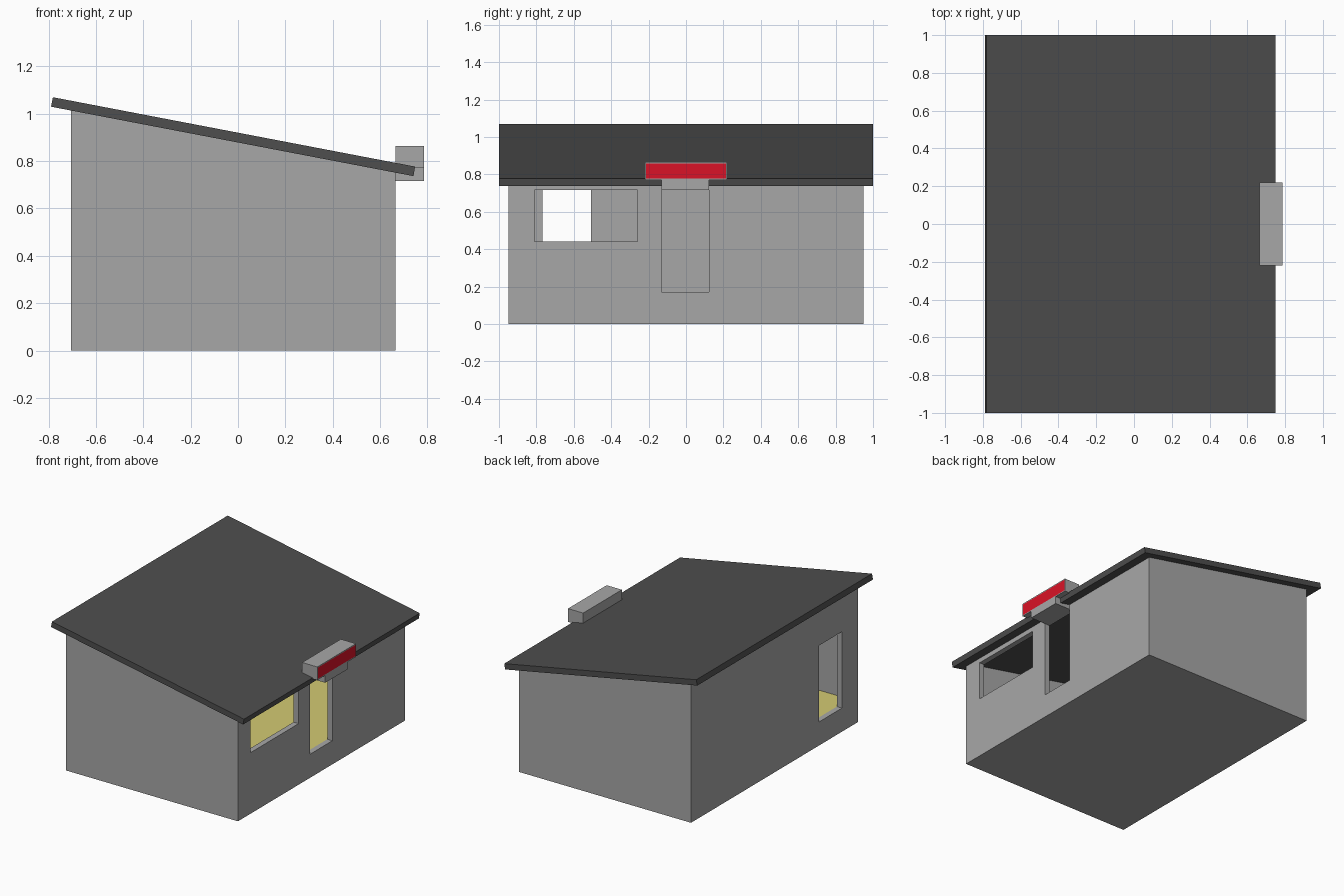
import bpy
import bmesh

if "Cube" in bpy.data.objects:
    bpy.data.objects.remove(bpy.data.objects["Cube"], do_unlink=True)


def material(name, rgb):
    m = bpy.data.materials.new(name)
    m.use_nodes = True
    m.diffuse_color = (*rgb, 1)
    m.node_tree.nodes["Principled BSDF"].inputs["Base Color"].default_value = (*rgb, 1)
    return m


GREY = material("wall grey", (0.39, 0.39, 0.39))
DARK = material("roof charcoal", (0.077, 0.077, 0.077))
YELLOW = material("floor yellow", (0.65, 0.59, 0.17))
RED = material("sign red", (0.70, 0.006, 0.02))


def prism(name, profile, y0, y1, mat):
    """Extrude an x-z profile along y."""
    bm = bmesh.new()
    face = bm.faces.new([bm.verts.new((x, y0, z)) for x, z in profile])
    new = bmesh.ops.extrude_face_region(bm, geom=[face])["geom"]
    verts = [v for v in new if isinstance(v, bmesh.types.BMVert)]
    bmesh.ops.translate(bm, verts=verts, vec=(0, y1 - y0, 0))
    bmesh.ops.recalc_face_normals(bm, faces=bm.faces)
    mesh = bpy.data.meshes.new(name)
    bm.to_mesh(mesh)
    bm.free()
    obj = bpy.data.objects.new(name, mesh)
    bpy.context.collection.objects.link(obj)
    mesh.materials.append(mat)
    return obj


def box(name, x, y, z, mat):
    corners = [(x[0], z[0]), (x[1], z[0]), (x[1], z[1]), (x[0], z[1])]
    return prism(name, corners, y[0], y[1], mat)


def cut(target, cutter):
    cutter.hide_render = True
    mod = target.modifiers.new("opening", "BOOLEAN")
    mod.operation = "DIFFERENCE"
    mod.solver = "EXACT"
    mod.object = cutter
    bpy.context.view_layer.objects.active = target
    bpy.ops.object.modifier_apply(modifier=mod.name)
    bpy.data.objects.remove(cutter, do_unlink=True)


# Main dimensions
BACK, FRONT, HALF = -0.705, 0.665, 0.95
WALL, FLOOR = 0.04, 0.17
IN_X = (BACK + WALL, FRONT - WALL)
IN_Y = (-HALF + WALL, HALF - WALL)


def underside(x):
    return 1.03 - 0.1915 * (x + 0.79)


# Hollow walls with a sloping top, open under the roof
walls = prism("walls", [(BACK, 0), (FRONT, 0), (FRONT, underside(FRONT)),
                        (BACK, underside(BACK))], -HALF, HALF, GREY)
cut(walls, box("room_cutter", IN_X, IN_Y, (FLOOR - 0.006, 1.3), GREY))

# Window, door and rear door openings
for name, x, y, z in (
    ("window_cutter", FRONT, (-0.81, -0.26), (0.44, 0.717)),
    ("door_cutter", FRONT, (-0.13, 0.123), (FLOOR, 0.717)),
    ("rear_door_cutter", BACK, (-0.768, -0.508), (FLOOR, 0.72)),
):
    cut(walls, box(name, (x - 0.1, x + 0.1), y, z, GREY))

# Floor plate
box("floor", IN_X, IN_Y, (FLOOR - 0.006, FLOOR - 0.001), YELLOW)

# Sloping roof slab
prism("roof", [(-0.79, 1.03), (0.741, underside(0.741)),
               (0.748, 0.777), (-0.782, 1.07)], -1, 1, DARK)

# Canopy over the door, carrying the sign box
box("door_canopy", (FRONT, 0.786), (-0.13, 0.123), (0.717, 0.77), GREY)
sign = box("sign", (FRONT, 0.786), (-0.22, 0.22), (0.77, 0.865), GREY)

# Red panel inset in the outward face of the sign
sign.data.materials.append(RED)
bm = bmesh.new()
bm.from_mesh(sign.data)
panel = max(bm.faces, key=lambda f: f.calc_center_median().x)
bmesh.ops.inset_region(bm, faces=[panel], thickness=0.01)
panel.material_index = 1
bm.to_mesh(sign.data)
bm.free()
